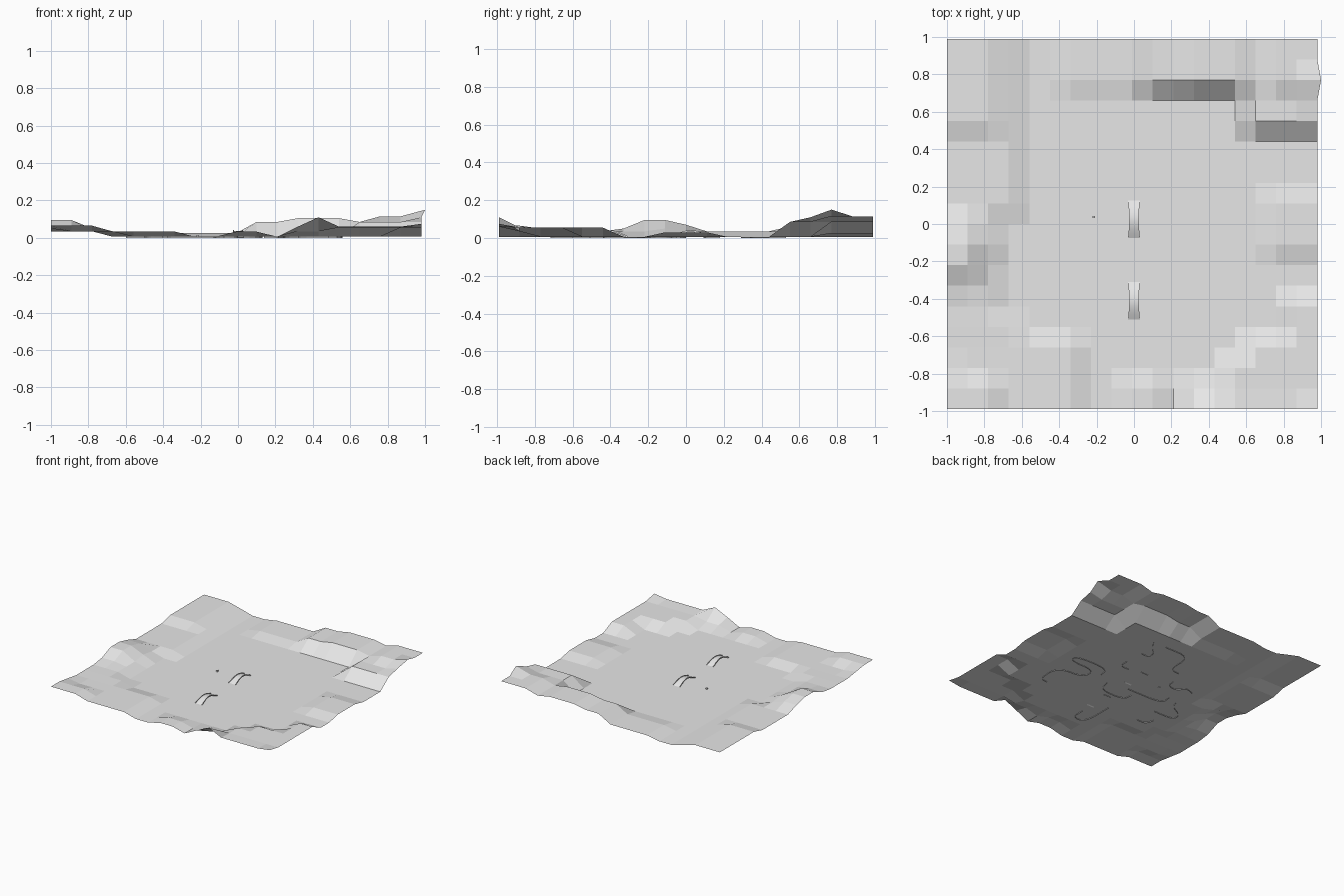
import bpy, bmesh, math

if "Cube" in bpy.data.objects:
    bpy.data.objects.remove(bpy.data.objects["Cube"])

BASE = 0.006   # height of the flat middle ground
CELL = 0.11


def material(name, rgb):
    m = bpy.data.materials.new(name)
    m.diffuse_color = (*rgb, 1)
    m.use_nodes = True
    m.node_tree.nodes["Principled BSDF"].inputs["Base Color"].default_value = m.diffuse_color
    return m


GREY = material("pale_grey", (0.8, 0.8, 0.8))


def finish(bm, name):
    me = bpy.data.meshes.new(name)
    bm.to_mesh(me)
    bm.free()
    me.materials.append(GREY)
    ob = bpy.data.objects.new(name, me)
    bpy.context.collection.objects.link(ob)
    return ob


# Terrain: 18 x 18 cells, raised in blocks (first col, last col, first row, last row, z)
WEST = [(0, 2, 0, 9, .035), (0, 3, 10, 18, .035), (0, 3, 0, 4, .035), (0, 6, 0, 3, .034),
        (0, 2, 14, 18, .062), (0, 0, 2, 2, .05), (0, 2, 0, 1, .065),
        (0, 1, 6, 6, .05), (0, 1, 7, 8, .095), (0, 1, 9, 9, .07), (2, 2, 8, 8, .05)]
NORTH_EAST = [(6, 9, 16, 18, .025), (10, 18, 16, 18, .085), (15, 18, 14, 18, .085),
              (12, 14, 16, 18, .105), (16, 18, 16, 18, .115), (18, 18, 15, 15, .11),
              (18, 18, 16, 16, .15), (16, 18, 8, 10, .03)]
SOUTH_EAST = [(9, 10, 0, 1, .033), (12, 14, 0, 1, .035), (17, 18, 0, 5, .055),
              (15, 18, 0, 3, .055), (14, 18, 0, 2, .055), (12, 12, 0, 0, .06),
              (13, 13, 0, 0, .11), (14, 18, 0, 0, .06), (18, 18, 0, 0, .075)]


def height(i, j):
    z = BASE
    for i0, i1, j0, j1, h in WEST + NORTH_EAST + SOUTH_EAST:
        if i0 <= i <= i1 and j0 <= j <= j1:
            z = h
    return z


bm = bmesh.new()
grid = [[bm.verts.new((-1 + CELL * i, -.99 + CELL * j, height(i, j)))
         for j in range(19)] for i in range(19)]
grid[18][16].co.x = 1.0   # overhanging lip on the east edge
for i in range(18):
    for j in range(18):
        bm.faces.new((grid[i][j], grid[i + 1][j], grid[i + 1][j + 1], grid[i][j + 1]))
finish(bm, "terrain")


# Path banks: thin low walls with rounded corners
def rounded(pts, times=2):
    for _ in range(times):
        out = [pts[0]]
        for (ax, ay), (bx, by) in zip(pts, pts[1:]):
            out += [(ax * .75 + bx * .25, ay * .75 + by * .25),
                    (ax * .25 + bx * .75, ay * .25 + by * .75)]
        pts = out + [pts[-1]]
    return pts


PATHS = [
    [(-.19, .29), (-.1, .3), (-.1, .53), (.13, .53)],
    [(.25, .53), (.21, .46), (.14, .4), (.14, .34), (.21, .34)],
    [(-.46, .13), (-.38, .16), (-.34, .09), (-.25, .1), (-.24, .17)],
    [(.24, -.1), (.26, 0), (.56, 0), (.56, -.08), (.32, -.08), (.32, -.21),
     (.56, -.22), (.56, -.43), (.48, -.44)],
    [(-.37, -.03), (-.38, -.13), (-.05, -.13)],
    [(-.46, -.06), (-.48, -.12), (-.6, -.18), (-.6, -.26), (-.42, -.26)],
    [(-.13, -.19), (-.12, -.27), (.1, -.27), (.13, -.16)],
    [(-.12, -.44), (-.12, -.71), (0, -.72), (0, -.6)],
    [(-.5, -.37), (-.48, -.44), (-.4, -.44)],
    [(.14, .1), (.22, .1), (.22, .18)],
]
bm = bmesh.new()
for path in PATHS:
    cols = [[bm.verts.new((x, y, z)) for z in (0, BASE)] for x, y in rounded(path)]
    for a, b in zip(cols, cols[1:]):
        bm.faces.new((a[0], b[0], b[1], a[1]))
finish(bm, "path_banks")


# Arched bridges with a slim waist and low side rails
def bridge(name, yc, length=.2, rise=.03, steps=16):
    bm = bmesh.new()
    rings = []
    for k in range(steps + 1):
        t = -1 + 2 * k / steps
        y = yc + t * length / 2
        z = BASE + rise * math.cos(t * math.pi / 2)
        w = .026 + .006 * t * t
        outline = [(-w, -.004), (-w, .005), (-w + .004, .005), (-w + .004, 0),
                   (w - .004, 0), (w - .004, .005), (w, .005), (w, -.004)]
        rings.append([bm.verts.new((x, y, z + dz)) for x, dz in outline])
    for a, b in zip(rings, rings[1:]):
        for n in range(8):
            m = (n + 1) % 8
            bm.faces.new((a[n], b[n], b[m], a[m]))
    bm.faces.new(rings[0])
    bm.faces.new(rings[-1][::-1])
    bmesh.ops.recalc_face_normals(bm, faces=bm.faces)
    ob = finish(bm, name)
    bpy.context.view_layer.objects.active = ob
    ob.select_set(True)
    bpy.ops.object.shade_smooth_by_angle()
    ob.select_set(False)


bridge("north_bridge", .025)
bridge("south_bridge", -.41)

# Small marker post
bpy.ops.mesh.primitive_cube_add(size=.012, location=(-.215, .038, BASE + .004))
post = bpy.context.object
post.name = "marker_post"
post.data.materials.append(GREY)
